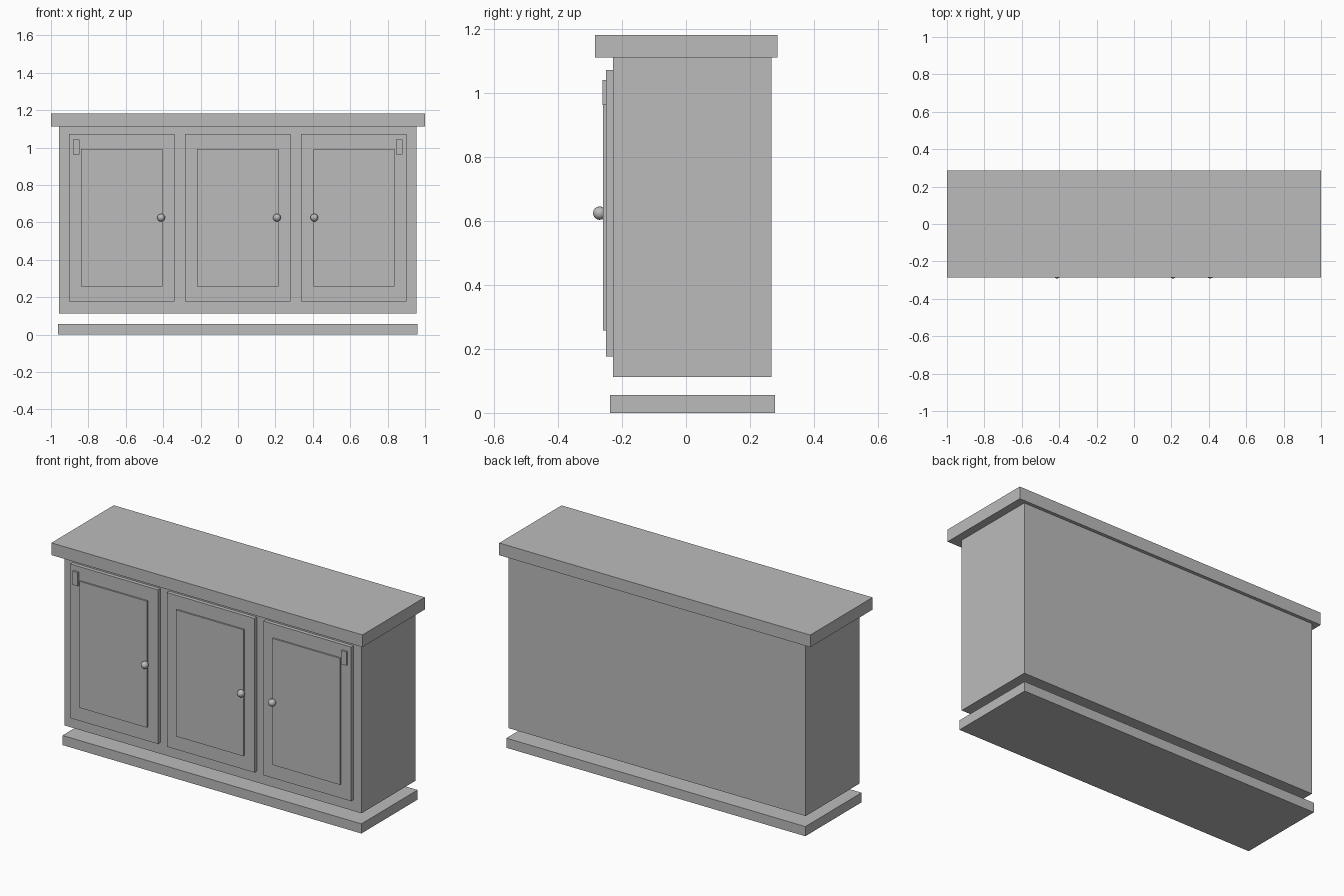
import bpy
import bmesh
from math import radians
from mathutils import Matrix

default = bpy.data.objects.get("Cube")
if default:
    bpy.data.objects.remove(default, do_unlink=True)

grey = bpy.data.materials.new("plain_grey")
grey.use_nodes = True
COLOUR = (0.5, 0.5, 0.5, 1)
grey.diffuse_color = COLOUR
grey.node_tree.nodes["Principled BSDF"].inputs["Base Color"].default_value = COLOUR


def add_object(name, bm):
    mesh = bpy.data.meshes.new(name)
    bm.to_mesh(mesh)
    bm.free()
    mesh.materials.append(grey)
    obj = bpy.data.objects.new(name, mesh)
    bpy.context.collection.objects.link(obj)
    return obj


def box(name, x, y, z):
    """Box spanning the given (low, high) range on each axis."""
    spans = (x, y, z)
    size = [high - low for low, high in spans]
    middle = [(high + low) / 2 for low, high in spans]
    bm = bmesh.new()
    bmesh.ops.create_cube(bm, size=1)
    bmesh.ops.scale(bm, vec=size, verts=bm.verts)
    bmesh.ops.translate(bm, vec=middle, verts=bm.verts)
    return add_object(name, bm)


def knob(name, x):
    """Round knob with its pole facing forward."""
    bm = bmesh.new()
    bmesh.ops.create_uvsphere(bm, u_segments=16, v_segments=8, radius=0.021)
    bmesh.ops.rotate(bm, verts=bm.verts, matrix=Matrix.Rotation(radians(90), 3, "X"))
    bmesh.ops.translate(bm, vec=(x, -0.27, 0.625), verts=bm.verts)
    for face in bm.faces:
        face.smooth = True
    return add_object(name, bm)


# Carcass, worktop and separate floating base
FRONT = -0.228
box("base_plinth", (-0.962, 0.96), (-0.238, 0.278), (0, 0.056))
box("cabinet_body", (-0.957, 0.954), (FRONT, 0.268), (0.112, 1.112))
box("worktop", (-1, 1), (-0.285, 0.287), (1.112, 1.183))

# Three doors with raised panels and knobs
DOOR_FACE = -0.25
for side, centre, knob_x in (("right", -0.622, -0.411),
                             ("middle", -0.001, 0.208),
                             ("left", 0.62, 0.408)):
    box(side + "_door", (centre - 0.282, centre + 0.282), (DOOR_FACE, FRONT), (0.177, 1.073))
    box(side + "_door_panel", (centre - 0.217, centre + 0.217), (-0.259, DOOR_FACE), (0.258, 0.993))
    knob(side + "_door_knob", knob_x)

# Hinge plates on the outer doors
for side, centre in (("right", -0.865), ("left", 0.863)):
    box(side + "_hinge", (centre - 0.017, centre + 0.017), (-0.262, DOOR_FACE), (0.963, 1.042))
